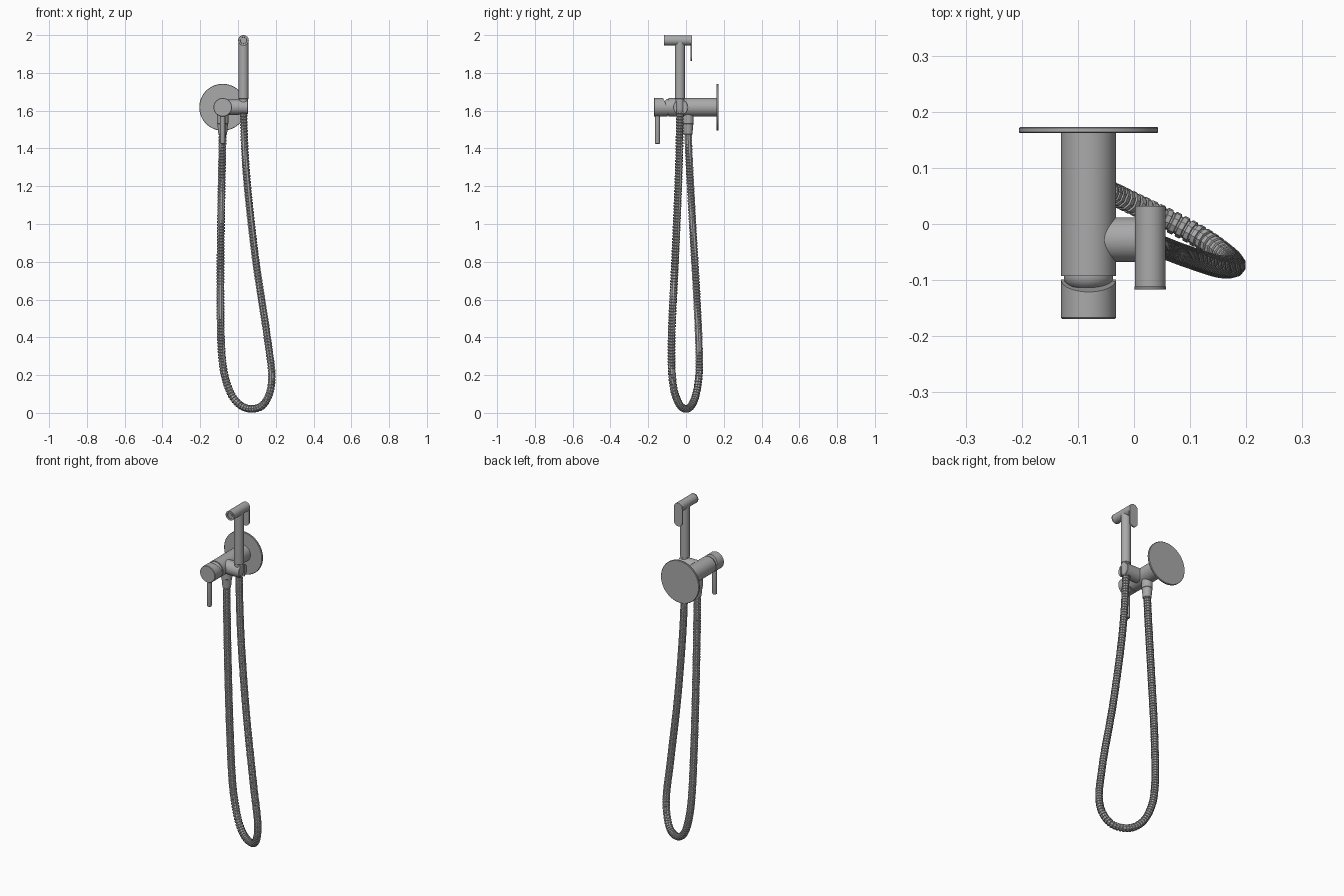
import bpy, bmesh, math
from mathutils import Vector, Matrix

cube = bpy.data.objects.get("Cube")
if cube:
    bpy.data.objects.remove(cube)

metal = bpy.data.materials.new("brushed_grey_metal")
metal.use_nodes = True
GREY = (0.40, 0.40, 0.40, 1)
metal.diffuse_color = GREY
metal.node_tree.nodes["Principled BSDF"].inputs["Base Color"].default_value = GREY

AXES = {"x": Vector((1, 0, 0)), "y": Vector((0, 1, 0)), "z": Vector((0, 0, 1))}


def finish(ob, angle=35):
    ob.data.materials.clear()
    ob.data.materials.append(metal)
    bpy.ops.object.select_all(action="DESELECT")
    ob.select_set(True)
    bpy.context.view_layer.objects.active = ob
    bpy.ops.object.shade_smooth_by_angle(angle=math.radians(angle))
    return ob


def add_mesh(name, bm):
    bmesh.ops.recalc_face_normals(bm, faces=bm.faces)
    me = bpy.data.meshes.new(name)
    bm.to_mesh(me)
    bm.free()
    ob = bpy.data.objects.new(name, me)
    bpy.context.collection.objects.link(ob)
    return ob


def lathe(name, origin, axis, profile, sides=48, edit=None):
    """Closed solid of revolution from (distance along axis, radius) pairs."""
    bm = bmesh.new()
    turn = AXES["z"].rotation_difference(AXES[axis]).to_matrix()
    rings = []
    for h, r in profile:
        ring = []
        for i in range(sides):
            a = 2 * math.pi * i / sides
            p = Vector((r * math.cos(a), r * math.sin(a), h))
            ring.append(bm.verts.new(Vector(origin) + turn @ p))
        rings.append(ring)
    for a, b in zip(rings, rings[1:]):
        for i in range(sides):
            j = (i + 1) % sides
            bm.faces.new((a[i], a[j], b[j], b[i]))
    bm.faces.new(rings[0])
    bm.faces.new(rings[-1])
    if edit:
        edit(rings)
    return finish(add_mesh(name, bm))


def box(name, centre, size):
    bm = bmesh.new()
    bmesh.ops.create_cube(bm, size=1)
    bmesh.ops.scale(bm, vec=size, verts=bm.verts)
    bmesh.ops.translate(bm, vec=centre, verts=bm.verts)
    return add_mesh(name, bm)


def cut(ob, cutter):
    mod = ob.modifiers.new("cut", "BOOLEAN")
    mod.object = cutter
    mod.operation = "DIFFERENCE"
    mod.solver = "EXACT"
    bpy.context.view_layer.objects.active = ob
    bpy.ops.object.modifier_apply(modifier=mod.name)
    bpy.data.objects.remove(cutter)


BX, BZ = -0.081, 1.618      # valve body axis
SX, SY = 0.029, -0.032      # hand shower axis

# Wall plate and valve body
lathe("wall_plate", (BX, 0, BZ), "y",
      [(0.162, 0.122), (0.164, 0.124), (0.171, 0.124), (0.173, 0.122)], 96)
lathe("valve_body", (BX, 0, BZ), "y", [(-0.093, 0.049), (0.163, 0.049)])

# Domed neck between the body and the control knob
dome = [(-0.095 - 0.027 * math.sin(t * math.pi / 12), 0.044 * math.cos(t * math.pi / 12))
        for t in range(6)]
lathe("valve_neck", (BX, 0, BZ), "y", [(-0.09, 0.044)] + dome)


# Control knob, its upper rear edge sloping forward
def slope_rear(rings):
    for v in rings[-1]:
        v.co.y -= 0.45 * max(0, v.co.z - BZ)


lathe("control_knob", (BX, 0, BZ), "y",
      [(-0.169, 0.047), (-0.167, 0.049), (-0.099, 0.049)], edit=slope_rear)
lathe("control_lever", (BX, -0.151, 0), "z",
      [(1.423, 0.008), (1.426, 0.012), (1.431, 0.0135), (1.59, 0.0135)], 24)

# Hose outlet under the body
lathe("hose_outlet", (BX, 0.011, 0), "z",
      [(1.474, 0.021), (1.476, 0.023), (1.53, 0.028), (1.532, 0.030), (1.60, 0.030)], 32)

# Side holder, bored for the shower and slotted at its open end
holder = lathe("shower_holder", (0, -0.028, BZ), "x",
               [(-0.07, 0.040), (0.050, 0.040), (0.052, 0.038)])
cut(holder, lathe("bore_cutter", (SX, SY, BZ), "z", [(-0.1, 0.0245), (0.1, 0.0245)]))
cut(holder, box("slot_cutter", (SX + 0.05, SY, BZ), (0.1, 0.034, 0.2)))
finish(holder)

# Hand shower: grip, spray head and trigger
lathe("shower_grip", (SX, SY, 0), "z",
      [(1.585, 0.017), (1.587, 0.019), (1.61, 0.024), (1.662, 0.024),
       (1.664, 0.0265), (1.97, 0.0265)])
lathe("spray_head", (SX, 0, 1.972), "y",
      [(-0.110, 0.017), (-0.116, 0.018), (-0.117, 0.027), (-0.116, 0.028),
       (-0.112, 0.028), (-0.111, 0.0272), (0.026, 0.0272)])
lathe("spray_nozzle", (SX, 0, 1.972), "y", [(-0.114, 0.011), (-0.105, 0.011)], 24)

bm = bmesh.new()
outline = []
for z, start in ((1.972, 0), (1.889, math.pi)):
    for i in range(17):
        a = start + math.pi * i / 16
        outline.append(bm.verts.new((SX + 0.027 * math.cos(a), 0.024, z + 0.027 * math.sin(a))))
face = bm.faces.new(outline)
ext = bmesh.ops.extrude_face_region(bm, geom=[face])
bmesh.ops.translate(bm, vec=(0, 0.008, 0),
                    verts=[g for g in ext["geom"] if isinstance(g, bmesh.types.BMVert)])
finish(add_mesh("spray_trigger", bm))

# Ribbed hose: smooth path resampled evenly, radius stepping in at each groove
KEYS = [(-.081, .011, 1.50), (-.083, .014, 1.40), (-.090, .035, 1.0), (-.093, .058, .60),
        (-.085, .070, .30), (-.066, .067, .18), (-.025, .048, .08), (.025, .024, .033),
        (.075, 0, .021), (.125, -.028, .036), (.162, -.055, .09), (.179, -.072, .18),
        (.155, -.076, .40), (.095, -.058, .80), (.050, -.041, 1.2), (.036, -.035, 1.4),
        (.029, -.032, 1.595)]
keys = [Vector(k) for k in KEYS]
ext_keys = [2 * keys[0] - keys[1]] + keys + [2 * keys[-1] - keys[-2]]


def spline_point(p0, p1, p2, p3, t):
    """Centripetal Catmull-Rom point between p1 and p2."""
    t1 = (p1 - p0).length ** 0.5
    t2 = t1 + (p2 - p1).length ** 0.5
    t3 = t2 + (p3 - p2).length ** 0.5
    u = t1 + (t2 - t1) * t
    a1 = p0.lerp(p1, u / t1)
    a2 = p1.lerp(p2, (u - t1) / (t2 - t1))
    a3 = p2.lerp(p3, (u - t2) / (t3 - t2))
    b1 = a1.lerp(a2, u / t2)
    b2 = a2.lerp(a3, (u - t1) / (t3 - t1))
    return b1.lerp(b2, (u - t1) / (t2 - t1))


path = [spline_point(*ext_keys[i:i + 4], s / 60)
        for i in range(len(keys) - 1) for s in range(60)] + [keys[-1]]
dist = [0]
for a, b in zip(path, path[1:]):
    dist.append(dist[-1] + (b - a).length)


def along(d):
    k = 1
    while k < len(dist) - 1 and dist[k] < d:
        k += 1
    return path[k - 1].lerp(path[k], (d - dist[k - 1]) / (dist[k] - dist[k - 1]))


ribs = round(dist[-1] / 0.016)
pitch = dist[-1] / ribs
points = [(along((n + f) * pitch), r) for n in range(ribs)
          for f, r in ((0.0, 0.83), (0.22, 0.83), (0.32, 1.0), (0.9, 1.0))]

curve = bpy.data.curves.new("shower_hose", "CURVE")
curve.dimensions = "3D"
curve.bevel_depth = 0.0205
curve.bevel_resolution = 3
curve.use_fill_caps = True
spline = curve.splines.new("POLY")
spline.points.add(len(points) - 1)
for sp, (p, r) in zip(spline.points, points):
    sp.co = (*p, 1)
    sp.radius = r
hose = bpy.data.objects.new("shower_hose", curve)
bpy.context.collection.objects.link(hose)
bpy.ops.object.select_all(action="DESELECT")
hose.select_set(True)
bpy.context.view_layer.objects.active = hose
bpy.ops.object.convert(target="MESH")
finish(bpy.context.view_layer.objects.active)
